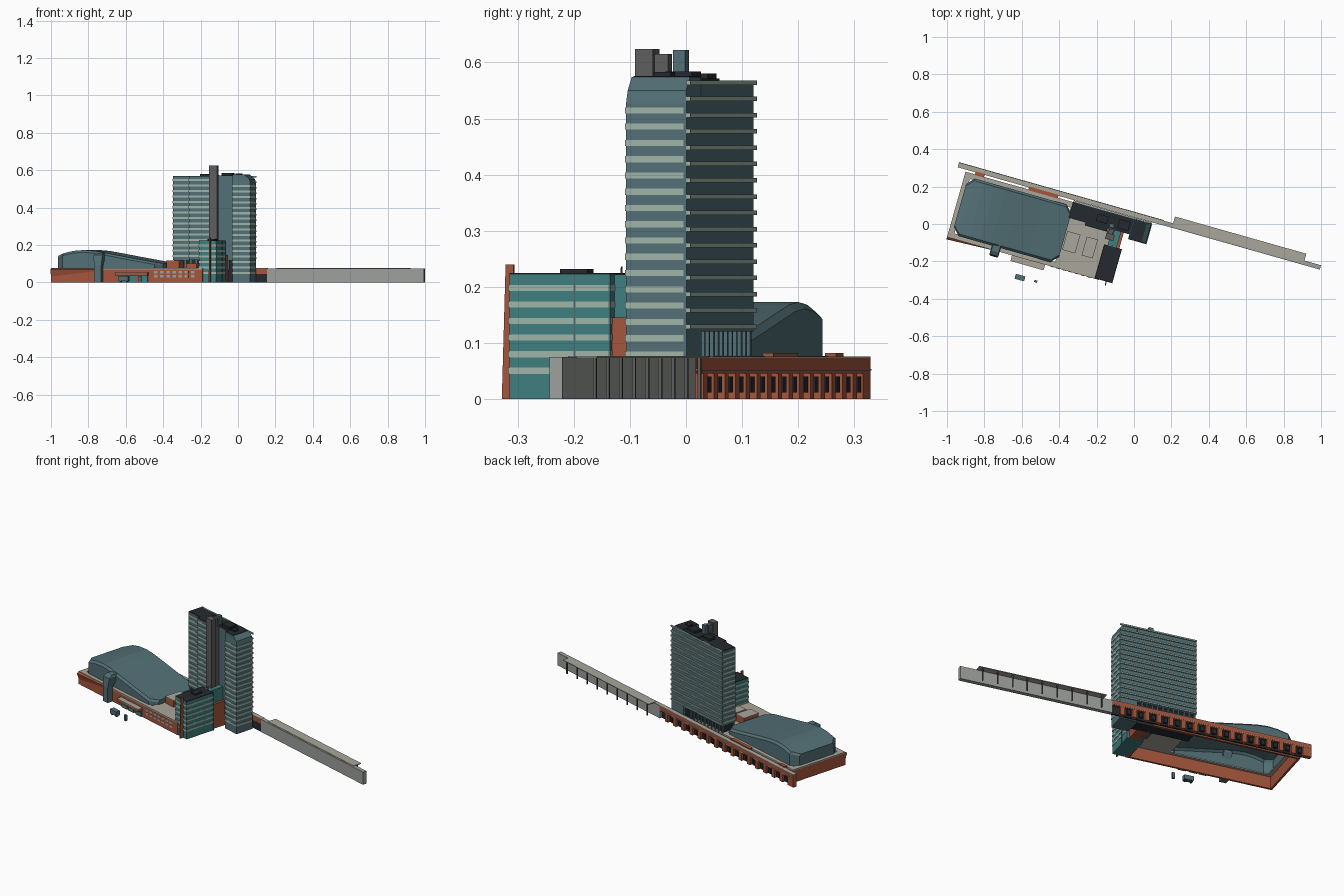
import bpy, bmesh, math

ANGLE = math.radians(-15.8)   # the whole site is turned about z

def mat(name, r, g, b):
    m = bpy.data.materials.new(name)
    m.diffuse_color = (r, g, b, 1)
    return m

BRICK = mat("brick", .37, .09, .045)
STONE = mat("stone", .40, .38, .33)
BLUE = mat("blue_grey", .085, .16, .18)
TEAL = mat("teal", .05, .21, .21)
PALE = mat("pale_glass", .34, .46, .39)
DARK = mat("dark", .018, .022, .027)
GREY = mat("grey", .33, .35, .33)
MID = mat("mid_grey", .11, .11, .11)

def finish(name, bm, m):
    bmesh.ops.recalc_face_normals(bm, faces=bm.faces)
    me = bpy.data.meshes.new(name)
    bm.to_mesh(me)
    bm.free()
    me.materials.append(m)
    ob = bpy.data.objects.new(name, me)
    ob.rotation_euler.z = ANGLE
    bpy.context.collection.objects.link(ob)
    return ob

def loft(bm, rings, caps=(True, True)):
    vs = [[bm.verts.new(p) for p in r] for r in rings]
    n = len(vs[0])
    for a, b in zip(vs, vs[1:]):
        for i in range(n):
            bm.faces.new((a[i], a[(i + 1) % n], b[(i + 1) % n], b[i]))
    if caps[0]:
        bm.faces.new(vs[0][::-1])
    if caps[1]:
        bm.faces.new(vs[-1])

def rect(u0, u1, v0, v1, z):
    return [(u0, v0, z), (u1, v0, z), (u1, v1, z), (u0, v1, z)]

def boxes(name, m, items):
    """items: (u0, u1, v0, v1, z0, z1) along and across the turned site"""
    bm = bmesh.new()
    for u0, u1, v0, v1, z0, z1 in items:
        loft(bm, [rect(u0, u1, v0, v1, z0), rect(u0, u1, v0, v1, z1)])
    return finish(name, bm, m)

def bands(name, u0, u1, v0, v1, z0, n, pitch, north=.0015, m=PALE):
    e = .0015
    boxes(name, m, [(u0 - e, u1 + e, v0 - e, v1 + north, z0 + i * pitch, z0 + i * pitch + .011)
                    for i in range(n)])

# Podium: brick walls with an open underside, stone roof framing the hall
U0, U1, V0, V1 = -.943, -.10, -.339, .024
boxes("podium_walls", BRICK, [
    (U0, U1, V0, V0 + .012, 0, .07), (U0, U1, V1 - .012, V1, 0, .07),
    (U0, U0 + .012, V0, V1, 0, .07), (U1 - .012, U1, V0, V1, 0, .07)])
boxes("podium_roof", STONE, [
    (U0, -.91, V0, V1, .07, .077), (-.35, U1, V0, V1, .07, .077),
    (-.91, -.35, V0, -.31, .07, .077), (-.91, -.35, -.008, V1, .07, .077)])
bm = bmesh.new()
loft(bm, [[(-.943, -.339, .074), (-.943, -.352, .068), (-.943, -.339, .03)],
          [(-.70, -.339, .074), (-.70, -.341, .068), (-.70, -.339, .06)]])
finish("corner_wedge", bm, BRICK)

# Front entrance and facade windows
boxes("entrance_block", BRICK, [(-.58, -.40, -.368, -.339, .036, .05)])
boxes("entrance_roof", STONE, [(-.582, -.398, -.370, -.339, .05, .054)])
boxes("entrance_glass", TEAL, [(u, u + .045, -.345, -.338, 0, .036) for u in (-.57, -.515, -.45)])
boxes("facade_windows", GREY, [(-.37 + i * .034, -.35 + i * .034, -.341, -.338, z, z + .014)
                               for i in range(7) for z in (.026, .048)])

# Hall with curved roof and cut corners
bm = bmesh.new()
stations = [(-.922, .143, .04), (-.885, .155, 0), (-.83, .168, 0), (-.77, .173, 0), (-.71, .168, 0),
            (-.62, .152, 0), (-.50, .130, 0), (-.375, .108, 0), (-.338, .102, .04)]
rings = [[(u, -.318 + c, .07), (u, -.318 + c, z - .012), (u, -.306 + c, z),
          (u, -.010 - c, z), (u, .002 - c, z - .012), (u, .002 - c, .07)] for u, z, c in stations]
loft(bm, rings)
bm.normal_update()
bmesh.ops.delete(bm, geom=[f for f in bm.faces if all(v.co.z < .071 for v in f.verts)],
                 context='FACES_ONLY')
finish("hall", bm, BLUE)

# Stair pylon against the hall, plus small kiosks in the forecourt
bm = bmesh.new()
loft(bm, [rect(-.695, -.655, -.372, -.335, 0), rect(-.695, -.655, -.372, -.335, .09),
          rect(-.70, -.65, -.365, -.30, .145), rect(-.695, -.655, -.345, -.30, .158)])
finish("stair_pylon", bm, BLUE)
boxes("kiosks", BLUE, [(-.535, -.482, -.455, -.428, .008, .034), (-.43, -.414, -.444, -.432, 0, .034)])
boxes("kiosk_feet", DARK, [(u, u + .008, -.45, -.433, 0, .008) for u in (-.53, -.495)])

# Roof lights on the podium
boxes("roof_rooms", BRICK, [(-.33, -.262, -.235, -.135, .077, .114), (-.222, -.165, -.235, -.135, .077, .098)])
boxes("roof_room_tops", STONE, [(-.332, -.26, -.237, -.133, .114, .118), (-.224, -.163, -.237, -.133, .098, .102)])

# Tower: left slab, recessed core, right slab with sloped cap
boxes("tower_left_slab", BLUE, [(-.345, -.25, -.062, .027, .12, .565), (-.25, -.13, -.078, .027, .12, .565)])
boxes("tower_core", BLUE, [(-.13, -.007, -.06, .027, .12, .568)])
bm = bmesh.new()
loft(bm, [rect(-.007, .092, -.085, .027, 0), rect(-.007, .092, -.085, .027, .527),
          rect(-.007, .088, -.083, .025, .55), rect(-.007, .062, -.083, .025, .574)])
finish("tower_right_slab", bm, BLUE)
boxes("tower_base", DARK, [(-.335, -.007, -.055, .012, 0, .12)])
boxes("base_columns", BLUE, [(-.34 + i * .03, -.332 + i * .03, v, v + .008, .07, .12)
                             for i in range(12) for v in (-.06, .017)])
bands("left_bands", -.345, -.25, -.062, .02, .135, 15, .029)
bands("middle_bands", -.25, -.13, -.078, .02, .135, 15, .029)
bands("right_bands", -.007, .092, -.085, .02, .045, 17, .029)
boxes("north_ledges", PALE, [(-.345, .092, .026, .034, .125 + i * .029, .133 + i * .029) for i in range(16)])
boxes("tower_roof", DARK, [(-.343, -.25, -.06, .025, .565, .568), (-.25, -.13, -.076, .025, .565, .568),
                           (-.13, -.007, -.058, .025, .568, .571), (-.006, .06, -.08, .022, .574, .576)])

# Lift shaft and roof stacks
boxes("lift_shaft", MID, [(-.128, -.083, -.118, -.085, 0, .624), (-.128, -.09, -.085, -.058, 0, .575)])
boxes("roof_stacks", MID, [(-.12, -.095, -.085, -.06, .56, .615)])
boxes("vent_stack", BLUE, [(-.125, -.10, -.052, -.03, .56, .622)])
boxes("roof_plant", DARK, [(-.08, -.02, -.045, .005, .571, .584), (-.20, -.14, -.04, .0, .568, .58),
                           (0, .03, -.05, -.02, .575, .583)])

# Low wing with brick link to the tower
boxes("wing", TEAL, [(-.123, -.027, -.335, -.148, 0, .222)])
bands("wing_bands", -.123, -.027, -.335, -.149, .045, 6, .0295)
boxes("wing_roof", DARK, [(-.123, -.027, -.335, -.148, .222, .225), (-.10, -.06, -.25, -.2, .225, .232)])
boxes("wing_mullions", BLUE, [(-.125, -.025, v, v + .003, 0, .222) for v in (-.215, -.151)])
boxes("link_base", BRICK, [(-.105, -.04, -.148, -.055, 0, .145)])
boxes("link_upper", TEAL, [(-.105, -.055, -.148, -.055, .145, .222)])
bm = bmesh.new()
for u, v0, v1, z0, z1 in ((-.062, -.357, -.335, 0, .24), (-.085, -.150, -.142, .14, .236),
                          (-.085, -.128, -.122, .14, .236)):
    loft(bm, [rect(u, u + .006, v0, v1, z0), rect(u, u + .006, v0 + .007, v1, z1)])
finish("brick_fins", bm, BRICK)

# Long brick arcade behind the podium
boxes("arcade_beam", BRICK, [(-.99, .15, .037, .062, .046, .073), (-.99, -.94, .037, .062, 0, .046)])
boxes("arcade_piers", BRICK, [(-.90 + i * .07, -.875 + i * .07, .037, .062, 0, .046) for i in range(15)])
boxes("arcade_recess", DARK, [(-.94, .15, .037, .046, 0, .046)])
boxes("arcade_blinds", DARK, [(-.935 + i * .07, -.915 + i * .07, .046, .060, .012, .04) for i in range(15)])
boxes("arcade_string_course", STONE, [(-.99, .15, .06, .0635, .051, .0535)])
boxes("arcade_roof", STONE, [(-.99, .15, .035, .062, .073, .076)])
boxes("arcade_links", BRICK, [(-.593, -.43, .02, .04, .03, .082), (-.89, -.84, .02, .04, .03, .082)])

# Long grey boundary wall with canopy on posts
boxes("boundary_wall", GREY, [(.15, 1.022, .036, .060, 0, .075)])
boxes("canopy", STONE, [(.2, .93, .045, .098, .073, .077)])
boxes("canopy_posts", MID, [(.22 + i * .0855, .226 + i * .0855, .085, .091, 0, .073) for i in range(9)])
